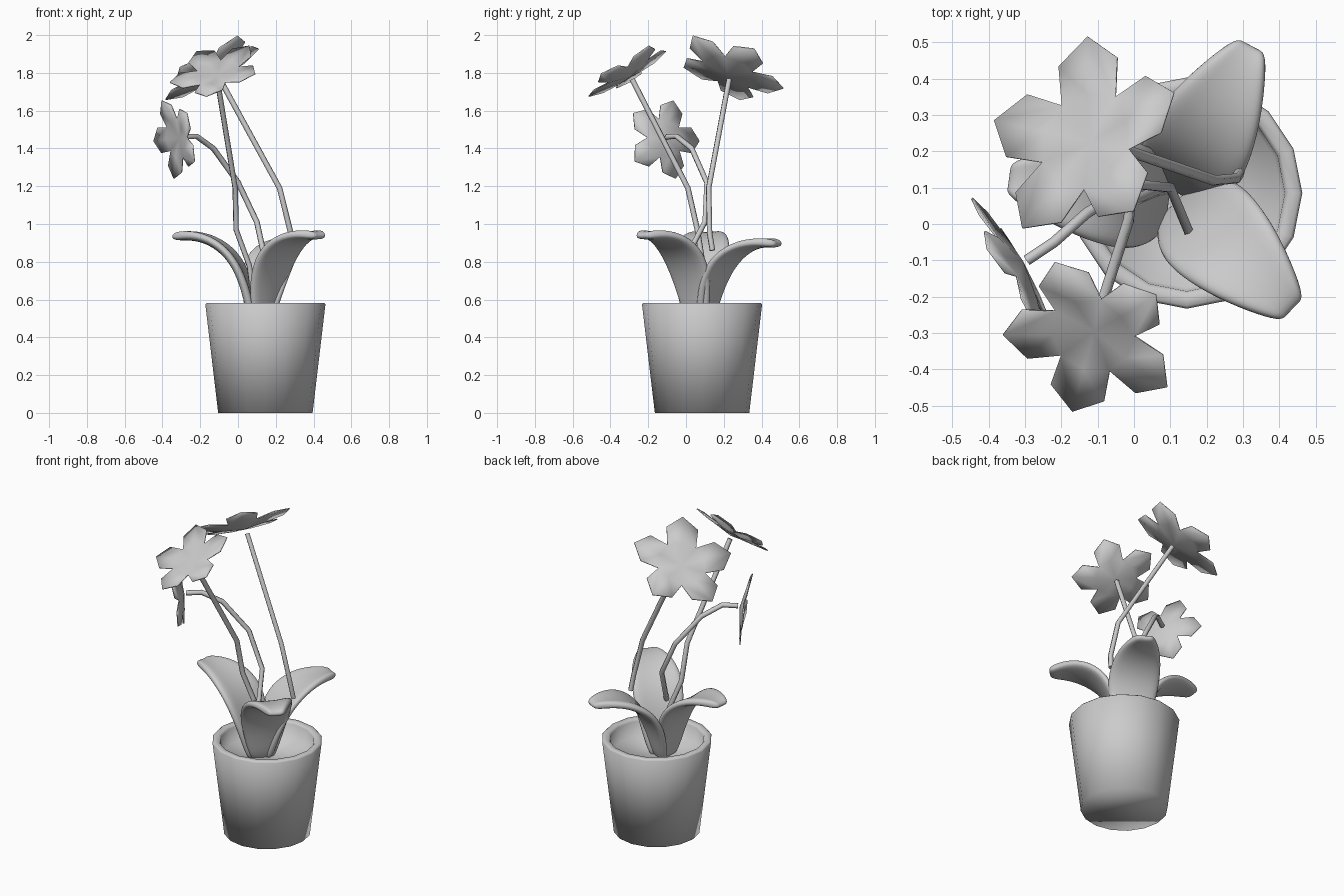
import bpy, bmesh, math
from mathutils import Vector

if "Cube" in bpy.data.objects:
    bpy.data.objects.remove(bpy.data.objects["Cube"])

grey = bpy.data.materials.new("plain grey")
grey.use_nodes = True
grey.diffuse_color = (0.6, 0.6, 0.6, 1)
grey.node_tree.nodes["Principled BSDF"].inputs["Base Color"].default_value = (0.6, 0.6, 0.6, 1)


def add_object(name, data):
    obj = bpy.data.objects.new(name, data)
    bpy.context.collection.objects.link(obj)
    data.materials.append(grey)
    return obj


def mesh_object(name, bm):
    bmesh.ops.recalc_face_normals(bm, faces=bm.faces)
    for f in bm.faces:
        f.smooth = True
    mesh = bpy.data.meshes.new(name)
    bm.to_mesh(mesh)
    bm.free()
    return add_object(name, mesh)


def make_pot(centre, profile, sides=16):
    # Spin an outline of (radius, height) points and cap both ends
    bm = bmesh.new()
    rings = []
    for r, z in profile:
        angles = [2 * math.pi * i / sides for i in range(sides)]
        rings.append([bm.verts.new((r * math.cos(a), r * math.sin(a), z)) for a in angles])
    for low, high in zip(rings, rings[1:]):
        for i in range(sides):
            j = (i + 1) % sides
            bm.faces.new((low[i], low[j], high[j], high[i]))
    bm.faces.new(rings[0])
    bm.faces.new(rings[-1])
    pot = mesh_object("pot", bm)
    pot.location = (*centre, 0)


def make_leaf(name, origin, degrees, reach, lift):
    # Arched, lightly cupped blade: rows are (distance, height, half width)
    rows = [(0.0, 0.46, 0.07), (0.03, 0.60, 0.11), (0.065, 0.72, 0.14),
            (0.13, 0.835, 0.155), (0.24, 0.915, 0.135), (0.36, 0.94, 0.09),
            (0.45, 0.93, 0.045)]
    a = math.radians(degrees)
    out = Vector((math.cos(a), math.sin(a), 0))
    side = Vector((-math.sin(a), math.cos(a), 0))
    up = Vector((0, 0, 1))
    base = Vector((*origin, 0))
    spine = [base + out * r * reach + up * (0.46 + (z - 0.46) * lift) for r, z, w in rows]
    bm = bmesh.new()
    grid = []
    for i, (r, z, w) in enumerate(rows):
        tangent = spine[min(i + 1, len(rows) - 1)] - spine[max(i - 1, 0)]
        normal = tangent.cross(side).normalized()
        grid.append([bm.verts.new(spine[i] + side * w * k + normal * 0.12 * w * k * k)
                     for k in (-1, -0.5, 0, 0.5, 1)])
    for p, q in zip(grid, grid[1:]):
        for k in range(4):
            bm.faces.new((p[k], p[k + 1], q[k + 1], q[k]))
    leaf = mesh_object(name, bm)
    thick = leaf.modifiers.new("thickness", "SOLIDIFY")
    thick.thickness = 0.045
    thick.offset = 0
    rounding = leaf.modifiers.new("rounding", "SUBSURF")
    rounding.levels = rounding.render_levels = 2


def make_stem(name, points):
    curve = bpy.data.curves.new(name, "CURVE")
    curve.dimensions = "3D"
    curve.bevel_depth = 0.015
    curve.bevel_resolution = 1
    curve.use_fill_caps = True
    line = curve.splines.new("POLY")
    line.points.add(len(points) - 1)
    for p, co in zip(line.points, points):
        p.co = (*co, 1)
    add_object(name, curve)


def make_flower(name, centre, normal, tip, size):
    # Five pointed petals around a sunken middle, in a frame set by normal and tip
    n = Vector(normal).normalized()
    u = Vector(tip)
    u = (u - n * u.dot(n)).normalized()
    v = n.cross(u)
    c = Vector(centre)
    bm = bmesh.new()

    def point(along, across, height, turn):
        x = along * math.cos(turn) - across * math.sin(turn)
        y = along * math.sin(turn) + across * math.cos(turn)
        return bm.verts.new(c + (u * x + v * y + n * height) * size)

    step = 2 * math.pi / 5
    heart = point(0, 0, 0, 0)
    valleys = [point(0.48, 0, 0.08, (i + 0.5) * step) for i in range(5)]
    for i in range(5):
        turn = i * step
        left, right = valleys[i], valleys[i - 1]
        middle = point(0.45, 0, 0.11, turn)
        corner_l = point(0.76, 0.31, 0.13, turn)
        corner_r = point(0.76, -0.31, 0.13, turn)
        end = point(1, 0, 0.16, turn)
        bm.faces.new((heart, right, middle))
        bm.faces.new((heart, middle, left))
        bm.faces.new((right, corner_r, end, middle))
        bm.faces.new((middle, end, corner_l, left))
    flower = mesh_object(name, bm)
    flower.modifiers.new("thickness", "SOLIDIFY").thickness = 0.006


# Pot with a thick rim and a sunken floor
make_pot((0.145, 0.085), [(0.25, 0), (0.318, 0.575), (0.31, 0.583), (0.28, 0.583),
                          (0.27, 0.57), (0.26, 0.48)])

# Leaves
make_leaf("back_leaf", (0.115, 0.10), 62, 0.99, 0.92)
make_leaf("front_leaf", (0.13, 0.06), -44, 0.95, 1.01)
make_leaf("right_leaf", (0.085, 0.065), 172, 0.97, 1.0)

# Stems
make_stem("back_stem", [(-0.095, 0.228, 1.765), (0.22, 0.12, 1.19),
                        (0.28, 0.125, 0.95), (0.29, 0.14, 0.86)])
make_stem("front_stem", [(-0.11, -0.285, 1.765), (-0.015, 0.01, 1.19),
                         (-0.01, 0.06, 0.97), (0.06, 0.09, 0.78), (0.10, 0.10, 0.47)])
make_stem("right_stem", [(-0.295, -0.1, 1.46), (-0.22, -0.05, 1.465), (-0.13, 0.03, 1.40),
                         (0.0, 0.11, 1.22), (0.10, 0.10, 1.01), (0.15, -0.02, 0.78)])

# Flowers
make_flower("back_flower", (-0.12, 0.222, 1.79), (-0.61, 0.42, 1), (0.01, 0.285, -0.1), 0.298)
make_flower("front_flower", (-0.11, -0.295, 1.785), (-0.3, -0.62, 1), (-0.06, -0.22, -0.1), 0.25)
make_flower("right_flower", (-0.31, -0.105, 1.455), (-0.87, -0.5, -0.15), (-0.1, 0.03, 0.19), 0.22)
